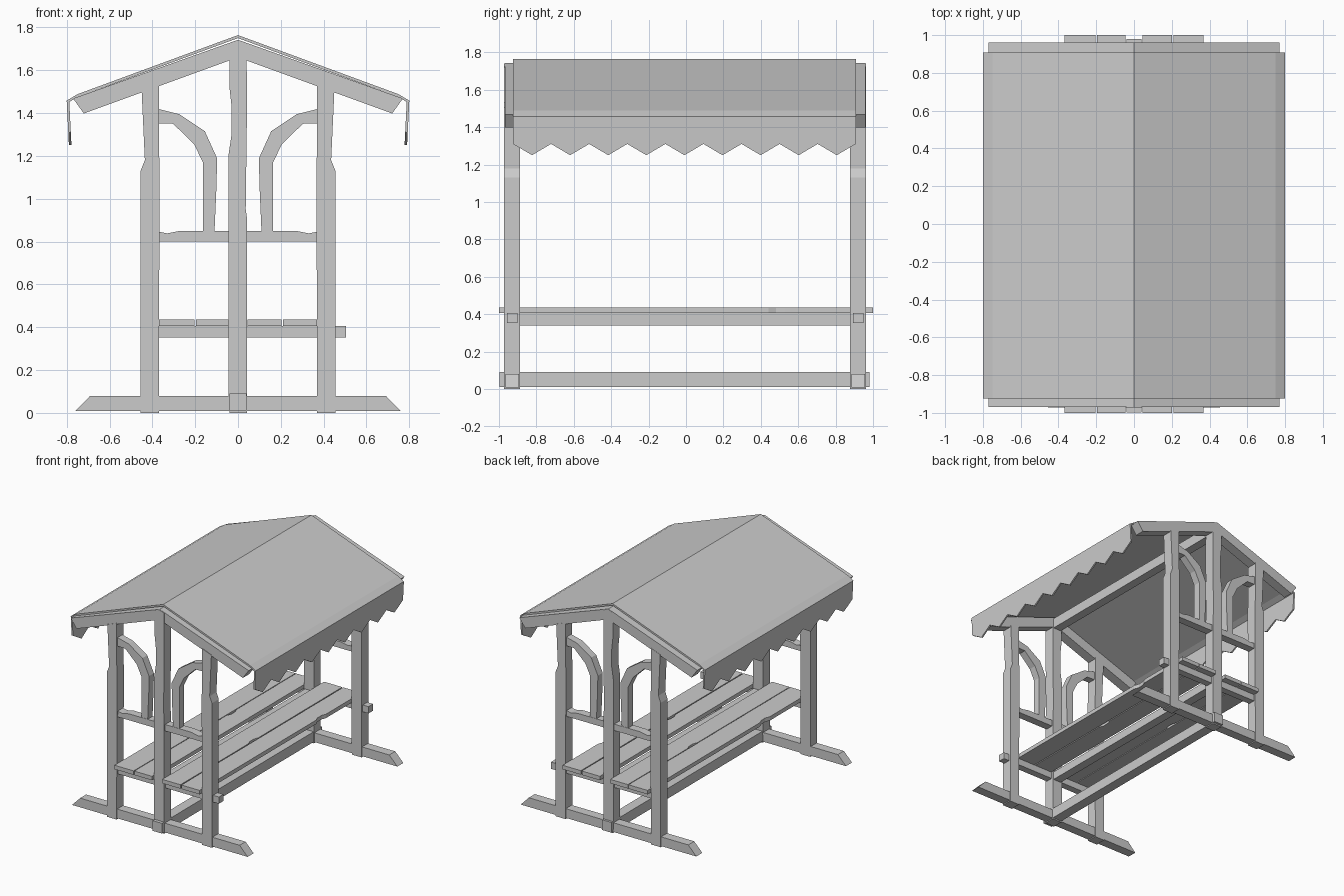
import bpy, bmesh
from mathutils import Vector

if "Cube" in bpy.data.objects:
    bpy.data.objects.remove(bpy.data.objects["Cube"])


def prism(name, pts, a, b):
    """Solid between two offset copies of a closed outline; a and b map (u, v) to 3D."""
    bm = bmesh.new()
    lo = [bm.verts.new(a(*p)) for p in pts]
    hi = [bm.verts.new(b(*p)) for p in pts]
    bm.faces.new(lo)
    bm.faces.new(hi[::-1])
    n = len(pts)
    for i in range(n):
        j = (i + 1) % n
        bm.faces.new((lo[i], hi[i], hi[j], lo[j]))
    bmesh.ops.recalc_face_normals(bm, faces=bm.faces)
    me = bpy.data.meshes.new(name)
    bm.to_mesh(me)
    bm.free()
    ob = bpy.data.objects.new(name, me)
    bpy.context.collection.objects.link(ob)
    return ob


def along_y(name, pts, y0, y1, s=1):
    """Outline in x/z (optionally mirrored with s=-1) extruded along y."""
    return prism(name, pts, lambda x, z: Vector((s * x, y0, z)),
                 lambda x, z: Vector((s * x, y1, z)))


def box(name, x0, x1, y0, y1, z0, z1):
    return along_y(name, [(x0, z0), (x1, z0), (x1, z1), (x0, z1)], y0, y1)


SIDE_POST = [(.37, 0), (.455, 0), (.455, 1.13), (.435, 1.18), (.45, 1.505), (.37, 1.535),
             (.37, 1.22), (.366, 1.17)]
CENTRE_POST = [(-.04, 0), (.042, 0), (.042, .91), (.036, .95), (.042, 1.42), (.04, 1.725),
               (0, 1.74), (-.04, 1.725), (-.04, 1.52), (-.03, 1.43), (-.03, 1.3),
               (-.045, 1.2), (-.045, .12)]
FOOT = [(-.76, .008), (.76, .008), (.69, .08), (-.69, .08)]
ARMREST = [(-.37, .8), (.37, .8), (.37, .846), (.33, .838), (.27, .85),
           (-.27, .85), (-.33, .838), (-.37, .846)]
BRACE = [(.11, .84), (.1, 1.07), (.098, 1.19), (.155, 1.315), (.275, 1.395), (.375, 1.42),
         (.375, 1.352), (.303, 1.35), (.205, 1.255), (.164, 1.17), (.164, 1.08), (.164, .84)]
RAFTER = [(0, 1.66), (.72, 1.398), (.77, 1.468), (0, 1.742)]

# Two end frames
for end, yc in (("front", -.93), ("back", .92)):
    y0, y1 = yc - .042, yc + .042
    along_y(end + "_centre_post", CENTRE_POST, y0, y1)
    along_y(end + "_foot", FOOT, yc - .036, yc + .038)
    along_y(end + "_armrest", ARMREST, yc - .032, yc + .032)
    box(end + "_seat_support", -.41, .505, yc - .028, yc + .028, .352, .405)
    for side, s in (("right", 1), ("left", -1)):
        along_y(f"{end}_{side}_post", SIDE_POST, y0, y1, s)
        along_y(f"{end}_{side}_brace", BRACE, yc - .03, yc + .03, s)
        along_y(f"{end}_{side}_rafter", RAFTER, y0 + .004, y1 - .002, s)

# Long beams joining the frames
box("ground_beam", -.04, .04, -.998, .98, .01, .09)
box("seat_beam", -.035, .035, -.9, .89, .34, .405)
box("ridge_beam", -.035, .035, -.9, .89, 1.64, 1.72)

# Seat planks with a worn nick in the outer edge
for i, (x0, x1, s, nick) in enumerate(((.21, .368, 1, .5), (.045, .202, 1, -.1),
                                       (.203, .368, -1, -.45), (.045, .197, -1, .2))):
    outline = [(x0, -1), (x1, -1), (x1, nick - .06), (x1 - .015, nick - .02),
               (x1 - .012, nick + .03), (x1, nick + .06), (x1, 1), (x0, 1)]
    prism(f"seat_plank_{i + 1}", outline,
          lambda x, y, s=s: Vector((s * x, y, .405)),
          lambda x, y, s=s: Vector((s * x, y, .436)))

# Canvas roof
Y0, Y1, TEETH = -.925, .908, 9
top = [(.8, 1.458), (.75, 1.488), (0, 1.764)]
under = [(0, 1.75), (.748, 1.475), (.788, 1.452)]
for side, s in (("right", 1), ("left", -1)):
    along_y(side + "_roof", top + under, Y0, Y1, s)

    # Zigzag valance, leaning slightly inwards
    step = (Y1 - Y0) / TEETH
    zig = [(Y0, 1.458), (Y0, 1.31)]
    for k in range(TEETH):
        zig += [(Y0 + step * (k + .5), 1.25), (Y0 + step * (k + 1), 1.31)]
    zig.append((Y1, 1.458))
    lean = lambda z: .05 * (1.458 - z)
    prism(side + "_valance", zig,
          lambda y, z, s=s: Vector((s * (.8 - lean(z)), y, z)),
          lambda y, z, s=s: Vector((s * (.788 - lean(z)), y, z)))
